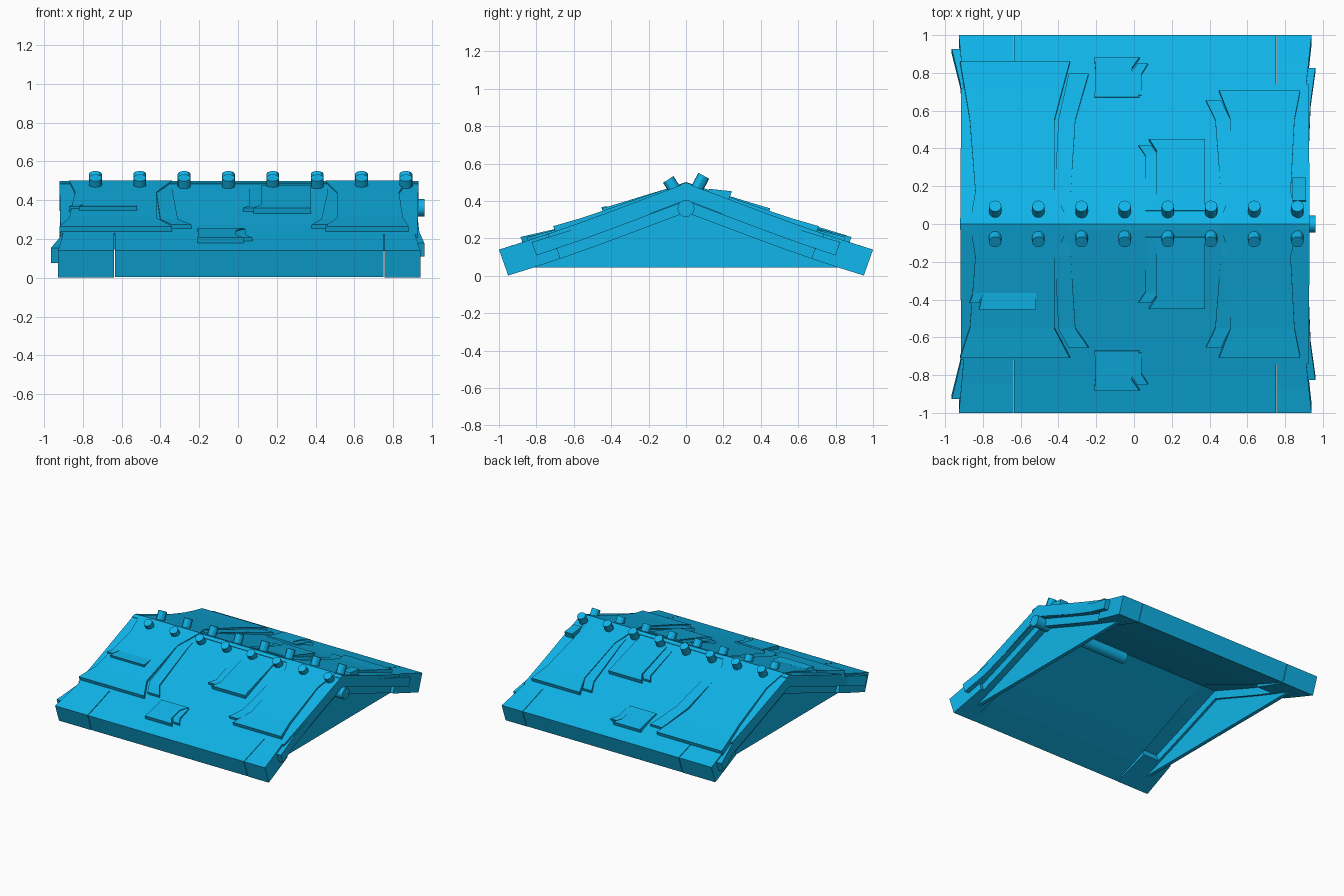
import bpy, bmesh, math
from mathutils import Vector

if "Cube" in bpy.data.objects:
    bpy.data.objects.remove(bpy.data.objects["Cube"])

mat = bpy.data.materials.new("roof_blue")
mat.diffuse_color = (0.005, 0.46, 0.82, 1)
mat.use_nodes = True
mat.node_tree.nodes["Principled BSDF"].inputs["Base Color"].default_value = mat.diffuse_color
RIDGE, SLOPE = 0.495, 0.355
NORM = math.hypot(1, SLOPE)
T = -0.147      # depth at the eave
THIN = -0.085   # depth at the ridge


def make(name, verts, faces):
    me = bpy.data.meshes.new(name)
    me.from_pydata(verts, [], faces)
    me.materials.append(mat)
    ob = bpy.data.objects.new(name, me)
    bpy.context.collection.objects.link(ob)
    bm = bmesh.new()
    bm.from_mesh(me)
    bmesh.ops.recalc_face_normals(bm, faces=bm.faces)
    bm.to_mesh(me)
    bm.free()
    return ob


def on_roof(x, y, off, side):
    """Point at distance off above the slightly sagging roof; mitred at the ridge."""
    if y == 0:
        return (x, 0, RIDGE + off * NORM)
    sag = 0.01 * math.sin(math.pi * min(y, 1) ** 1.4)
    return (x, side * (y + off * SLOPE / NORM), RIDGE - SLOPE * y - sag + off / NORM)


def plate(name, side, rows):
    """Board lofted down the slope; rows are (y, x_left, x_right, low, high)."""
    fine = [rows[0]]
    for p, q in zip(rows, rows[1:]):  # extra rows so boards follow the sag
        n = max(1, math.ceil((q[0] - p[0]) / 0.2))
        fine += [tuple(a + (b - a) * i / n for a, b in zip(p, q)) for i in range(1, n + 1)]
    v, f = [], []
    for y, a, b, lo, hi in fine:
        v += [on_roof(a, y, lo, side), on_roof(b, y, lo, side),
              on_roof(b, y, hi, side), on_roof(a, y, hi, side)]
    for k in range(0, len(v) - 4, 4):
        for i in range(4):
            j = (i + 1) % 4
            f.append((k + i, k + j, k + 4 + j, k + 4 + i))
    k = len(v) - 4
    f += [(0, 1, 2, 3), (k, k + 1, k + 2, k + 3)]
    return make(name, v, f)


def cylinder(name, a, b, r, n=12):
    a, b = Vector(a), Vector(b)
    bpy.ops.mesh.primitive_cylinder_add(vertices=n, radius=r, depth=(b - a).length, location=(a + b) / 2)
    ob = bpy.context.object
    ob.name = name
    ob.rotation_euler = (b - a).to_track_quat('Z', 'Y').to_euler()
    ob.data.materials.append(mat)
    bpy.ops.object.shade_smooth_by_angle()


for side, tag in ((-1, "front"), (1, "back")):
    # main slope, thinner towards the ridge, and its end boards
    plate(f"{tag}_main_slope", side, [(0, -.634, .751, THIN, 0), (1, -.634, .751, T + .002, 0)])
    plate(f"{tag}_left_top_board", side, [(0, -.92, -.634, THIN, 0), (.72, -.915, -.634, -.09, 0)])
    plate(f"{tag}_right_top_board", side, [(0, .751, .93, THIN, 0), (.74, .751, .925, -.09, 0)])
    plate(f"{tag}_left_eave_block", side, [(.7, -.9, -.639, T, 0), (1, -.927, -.639, T, 0)])
    plate(f"{tag}_right_eave_block", side, [(.72, .755, .91, T, 0), (1, .755, .94, T, 0)])
    # curved gable trim and lower rafters
    plate(f"{tag}_left_trim", side, [(0, -.9, -.84, -.09, -.03), (.55, -.90, -.84, -.09, -.03),
                                     (.75, -.92, -.87, -.09, -.015), (.93, -.965, -.91, -.09, -.01)])
    plate(f"{tag}_right_trim", side, [(0, .84, .915, -.09, -.03), (.4, .84, .925, -.09, -.03),
                                      (.65, .86, .935, -.09, -.02), (.83, .9, .96, -.09, -.015)])
    plate(f"{tag}_left_rafter", side, [(0, -.875, -.78, T, -.08), (.9, -.875, -.78, T, -.08)])
    plate(f"{tag}_right_rafter", side, [(0, .78, .885, T, -.08), (.9, .78, .885, T, -.08)])

    # large flared shingle sheets, each with a slat beside it
    e = .85 if side > 0 else .70
    plate(f"{tag}_left_sheet", side, [(0, -.87, -.34, -.02, .006), (.17, -.84, -.42, -.02, .01),
                                      (.55, -.87, -.42, -.02, .021), (e, -.92, -.34, -.02, .03)])
    s = .79 if side > 0 else .65
    plate(f"{tag}_left_slat", side, [(.1, -.42, -.335, -.02, .002), (.17, -.42, -.335, -.02, .005),
                                     (.55, -.40, -.31, -.02, .013), (s, -.345, -.24, -.02, .022)])
    plate(f"{tag}_right_sheet", side, [(0, .45, .87, -.02, .006), (.17, .51, .83, -.02, .01),
                                       (.55, .51, .85, -.02, .021), (.70, .45, .88, -.02, .03)])
    plate(f"{tag}_right_slat", side, [(.1, .46, .52, -.02, .002), (.17, .46, .52, -.02, .005),
                                      (.55, .43, .51, -.02, .013), (.65, .38, .46, -.02, .022)])
    # small repair shingles
    plate(f"{tag}_middle_sheet", side, [(.07, .12, .375, -.02, .006), (.38, .12, .375, -.02, .027),
                                        (.44, .08, .375, -.02, .032)])
    plate(f"{tag}_middle_slat", side, [(.07, .06, .13, -.02, .001), (.36, .06, .13, -.02, .012),
                                       (.41, .025, .09, -.02, .02)])
    plate(f"{tag}_low_sheet", side, [(.67, -.21, .03, -.02, .01), (.72, -.205, -.01, -.02, .015),
                                     (.82, -.205, -.01, -.02, .025), (.875, -.21, .03, -.02, .03)])
    plate(f"{tag}_low_slat", side, [(.68, -.02, .04, -.02, .006), (.79, -.02, .04, -.02, .015),
                                    (.845, .02, .075, -.02, .02)])

    # ridge pegs and cap strip
    for i in range(8):
        x = -.735 + i * .2286
        top = .535 if side > 0 else .515
        cylinder(f"{tag}_ridge_peg_{i + 1}", (x, side * .04, .43), (x, side * .095, top), .033)
    plate(f"{tag}_ridge_cap", side, [(0, -.92, .93, -.03, .003), (.03, -.92, .93, -.03, .004)])

# extra patches on one slope only
plate("upper_left_patch", -1, [(.36, -.80, -.52, -.02, .016), (.44, -.82, -.52, -.02, .04)])
plate("upper_left_patch_slat", -1, [(.36, -.85, -.80, -.02, .018), (.41, -.87, -.82, -.02, .028)])
plate("right_edge_patch", 1, [(.12, .84, .91, -.02, .015), (.23, .84, .91, -.02, .045)])

# gable walls
for sx, tag in ((-1, "left"), (1, "right")):
    tri = [(-.84, .045), (.84, .045), (0, .37)]
    v = [(sx * x, y, z) for x in (.80, .83) for y, z in tri]
    make(f"{tag}_gable_wall", v, [(0, 1, 2), (3, 4, 5), (0, 1, 4, 3), (1, 2, 5, 4), (2, 0, 3, 5)])

# ridge beam
cylinder("ridge_beam", (.10, 0, .36), (.96, 0, .36), .045, 16)
